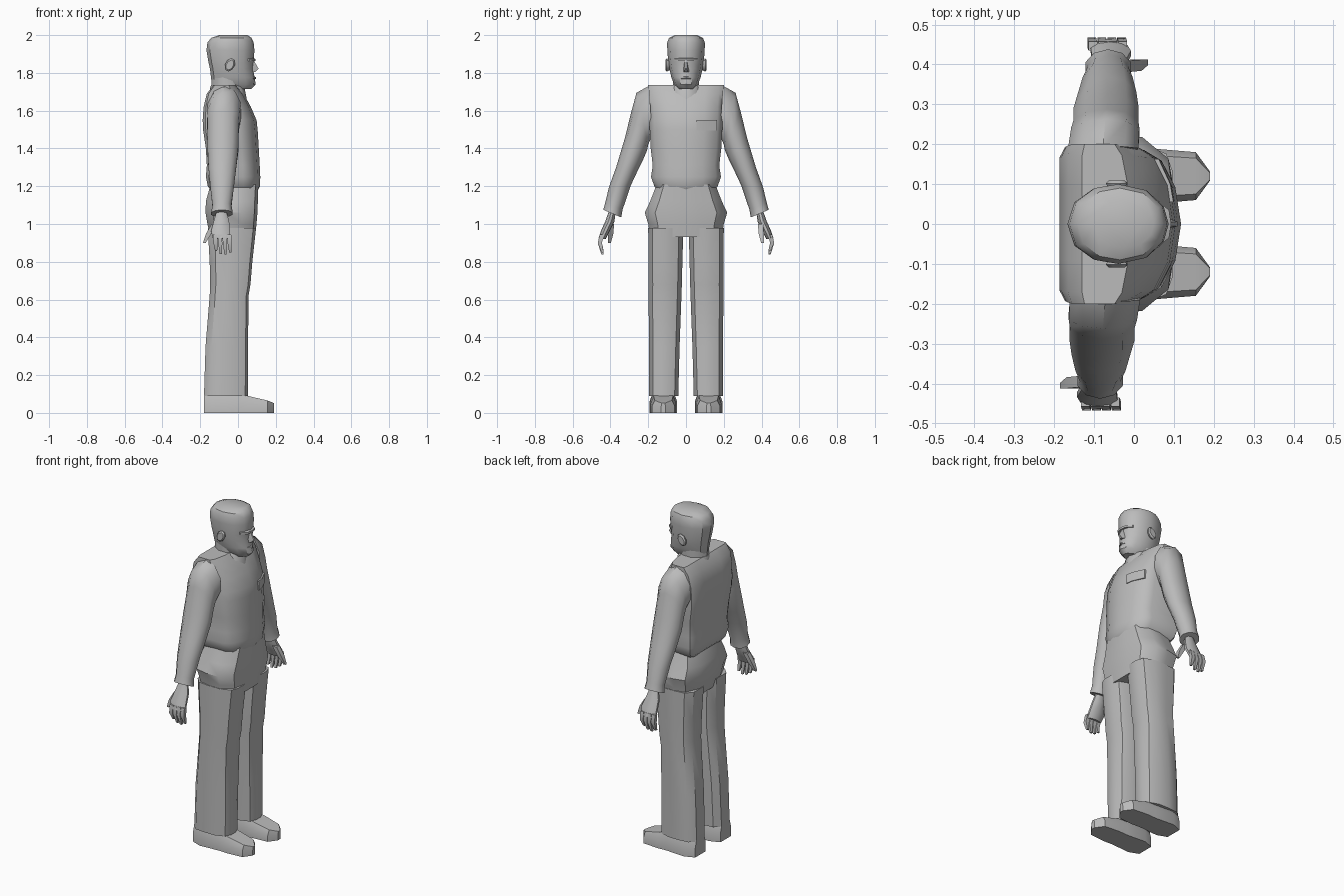
import bpy, math
from mathutils import Vector

cube = bpy.data.objects.get("Cube")
if cube:
    bpy.data.objects.remove(cube, do_unlink=True)

grey = bpy.data.materials.new("plain grey")
grey.use_nodes = True
colour = (0.5, 0.5, 0.5, 1)
grey.diffuse_color = colour
grey.node_tree.nodes["Principled BSDF"].inputs["Base Color"].default_value = colour


def loft(name, rings, smooth=40):
    """Skin a list of equal-length point rings and cap both ends."""
    n = len(rings[0])
    verts = [p for ring in rings for p in ring]
    faces = [tuple(range(n)), tuple(range(len(verts) - n, len(verts)))]
    for r in range(len(rings) - 1):
        a, b = r * n, r * n + n
        faces += [(a + i, a + (i + 1) % n, b + (i + 1) % n, b + i) for i in range(n)]
    mesh = bpy.data.meshes.new(name)
    mesh.from_pydata([Vector(v) for v in verts], [], faces)
    mesh.materials.append(grey)
    obj = bpy.data.objects.new(name, mesh)
    bpy.context.collection.objects.link(obj)
    bpy.ops.object.select_all(action='DESELECT')
    obj.select_set(True)
    bpy.context.view_layer.objects.active = obj
    bpy.ops.object.mode_set(mode='EDIT')
    bpy.ops.mesh.select_all(action='SELECT')
    bpy.ops.mesh.normals_make_consistent(inside=False)
    bpy.ops.object.mode_set(mode='OBJECT')
    bpy.ops.object.shade_smooth_by_angle(angle=math.radians(smooth))
    return obj


def mirrored(half):
    """Complete a half outline (depth 0..1, width 0..1) to a closed one."""
    return half + [(u, -v) for u, v in reversed(half) if v > 0]


def stack(name, outline, levels, smooth=40):
    """Loft an outline through levels of (z, back x, front x, half width, centre y)."""
    rings = []
    for z, x0, x1, w, *c in levels:
        cy = c[0] if c else 0
        rings.append([(x0 + (x1 - x0) * u, cy + w * v, z) for u, v in outline])
    return loft(name, rings, smooth)


# Outlines, from the back to the front
torso_shape = mirrored([(0, .45), (0, .86), (.05, 1), (.68, 1), (.83, .86), (.95, .5), (1, 0)])
head_shape = mirrored([(0, 0), (.07, .55), (.26, .9), (.5, 1), (.78, .85), (.95, .45), (1, 0)])
leg_shape = mirrored([(0, .5), (.14, .92), (.4, 1), (.7, 1), (.94, .75), (1, .3)])
round_shape = [(.5 - .5 * math.cos(k * math.tau / 10), math.sin(k * math.tau / 10))
               for k in range(10)]

# Shirt body
stack("shirt_body", torso_shape, [
    (1.18, -.145, .105, .15), (1.20, -.16, .117, .168), (1.25, -.17, .118, .185),
    (1.31, -.165, .115, .176), (1.40, -.17, .11, .187), (1.50, -.185, .104, .192),
    (1.55, -.187, .098, .193), (1.62, -.182, .068, .195), (1.69, -.165, .03, .2),
    (1.735, -.13, -.01, .2)])

# Collar, neck and head
stack("collar", round_shape, [(1.64, -.15, .05, .1), (1.72, -.148, .035, .088),
                              (1.735, -.143, .025, .078)])
stack("neck", round_shape, [(1.66, -.14, .03, .07), (1.78, -.14, .03, .074)])
stack("head", head_shape, [
    (1.715, -.10, .07, .042), (1.738, -.138, .094, .062), (1.775, -.143, .088, .077),
    (1.82, -.148, .08, .088), (1.855, -.156, .083, .094), (1.92, -.167, .087, .099),
    (1.96, -.162, .083, .1), (1.985, -.142, .072, .09), (2.0, -.10, .05, .06)], 35)

# Nose, brow and lips
loft("nose", [[(.07, -w, z), (x, -w * .4, z), (x, w * .4, z), (.07, w, z)]
              for z, x, w in [(1.862, .086, .01), (1.822, .109, .015), (1.805, .092, .019)]])
loft("brow", [[(x - .025, y, 1.862), (x, y, 1.862), (x, y, 1.874), (x - .02, y, 1.882)]
              for x, y in [(.06, -.06), (.088, -.034), (.093, 0), (.088, .034), (.06, .06)]])
loft("lips", [[(x - .02, y, 1.765), (x, y, 1.769), (x, y, 1.778), (x - .02, y, 1.784)]
              for x, y in [(.078, -.03), (.096, 0), (.078, .03)]])

# Chest pocket flap
loft("chest_pocket", [[(x - .012, y, 1.495), (x, y, 1.495), (x - .002, y, 1.55),
                       (x - .014, y, 1.55)] for x, y in [(.101, .055), (.093, .1), (.064, .163)]])

# Trouser seat
stack("trouser_seat", leg_shape, [
    (.93, -.145, .09, .19), (1.0, -.162, .098, .2), (1.06, -.172, .103, .218),
    (1.12, -.17, .105, .19), (1.21, -.145, .108, .155)])

# Arm sections: inner y, inner z, outer y, outer z, back x, front x
sleeve = [
    (.18, 1.47, .195, 1.732, -.165, .02), (.20, 1.42, .262, 1.695, -.168, .012),
    (.206, 1.39, .288, 1.60, -.165, .006), (.225, 1.345, .325, 1.45, -.166, .006),
    (.252, 1.29, .37, 1.30, -.16, -.006), (.292, 1.205, .408, 1.195, -.15, -.018),
    (.336, 1.075, .427, 1.115, -.138, -.032), (.343, 1.035, .438, 1.075, -.145, -.025)]
palm = [
    (.372, 1.06, .408, 1.07, -.115, -.06), (.38, 1.01, .425, 1.02, -.13, -.045),
    (.405, .96, .45, .965, -.145, -.04), (.425, .92, .463, .925, -.135, -.038)]

for side, word in ((1, "left"), (-1, "right")):
    # The two arms are half-turn copies of each other
    def place(x, y, z):
        return (-.15 - x, y, z) if side > 0 else (x, -y, z)

    def limb(name, sections):
        loft(word + name, [[place((x0 + x1) / 2 + (x1 - x0) / 2 * v,
                                  y0 + (y1 - y0) * u, z0 + (z1 - z0) * u)
                            for u, v in round_shape]
                           for y0, z0, y1, z1, x0, x1 in sections], 45)

    def digit(name, path):
        loft(word + name, [[place(x + dx * r, y + dy * r, z)
                            for dx, dy in ((-1, -1), (1, -1), (1, 1), (-1, 1))]
                           for x, y, z, r in path], 50)

    limb("_sleeve", sleeve)
    limb("_palm", palm)
    for k in range(4):
        x, drop = -.122 + k * .025, (.02, .004, 0, .012)[k]
        digit(f"_finger_{k + 1}", [(x, .446, .945, .011), (x + .003, .456, .90, .011),
                                   (x + .006, .442, .838 + drop, .006)])
    digit("_thumb", [(-.125, .395, 1.0, .014), (-.155, .398, .95, .014),
                     (-.178, .405, .90, .007)])

    # Ear
    loft(word + "_ear", [[(-.043 + .027 * s * math.cos(a) + .008 * math.sin(a), side * y,
                           1.842 + .035 * s * math.sin(a))
                          for a in (k * math.tau / 8 for k in range(8))]
                         for y, s in ((.08, .7), (.102, 1), (.109, .75))])

    # Trouser leg
    stack(word + "_trouser_leg", leg_shape, [
        (.09, -.18, .052, .077, side * .118), (.35, -.172, .053, .081, side * .115),
        (.62, -.15, .056, .087, side * .111), (.68, -.147, .066, .088, side * .11),
        (.80, -.15, .076, .09, side * .109), (.98, -.16, .096, .093, side * .107)])

    # Shoe, from heel to toe: x, half width, height
    loft(word + "_shoe", [[(x, side * .12 + w * v, h * t) for v, t in
                           ((-1, 0), (-1, .55), (-.75, 1), (.75, 1), (1, .55), (1, 0))]
                          for x, w, h in [(-.18, .05, .1), (-.12, .073, .11), (0, .065, .105),
                                          (.06, .068, .088), (.155, .06, .066),
                                          (.19, .012, .052)]], 30)
